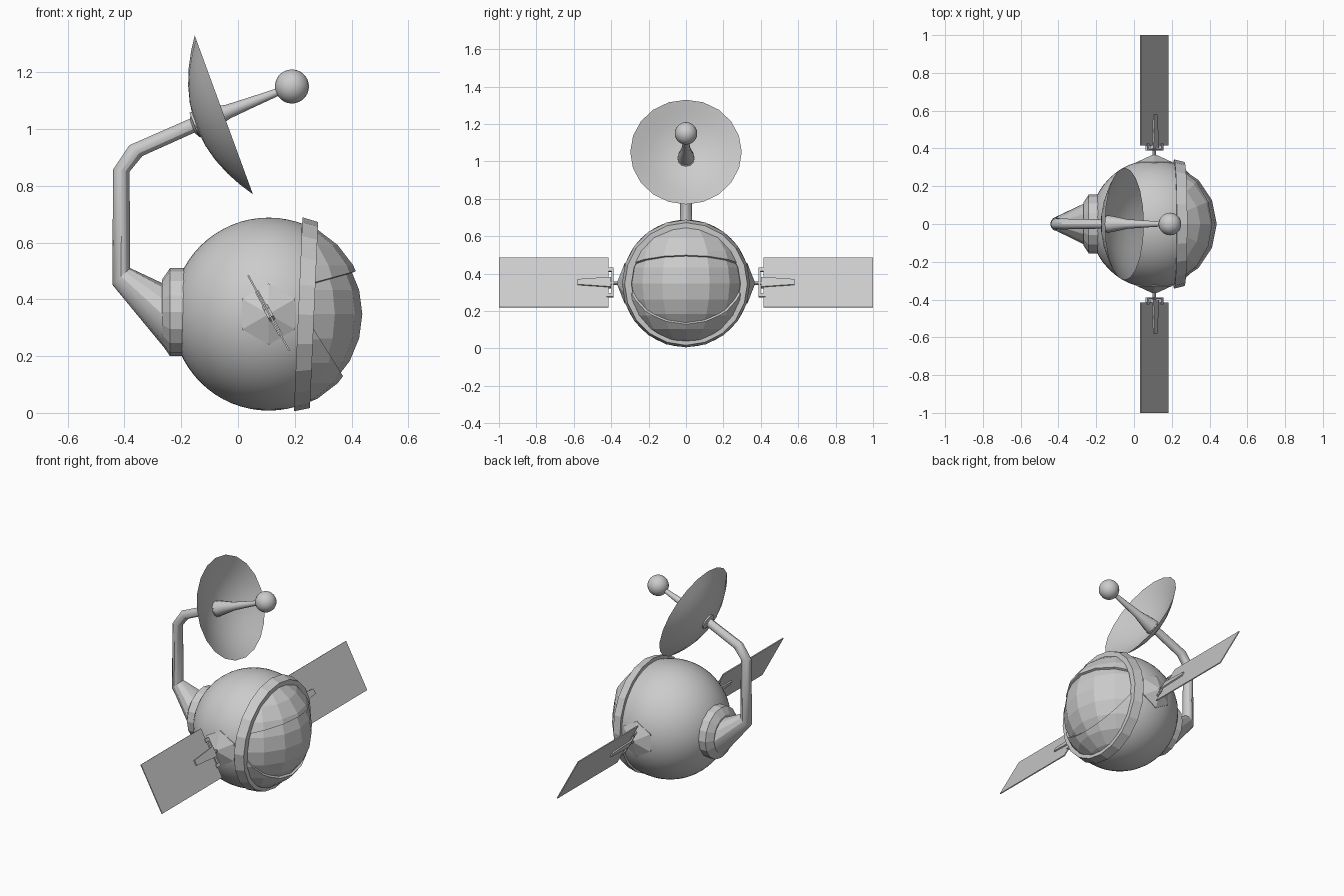
import bpy, bmesh, math
from mathutils import Vector, Matrix

if "Cube" in bpy.data.objects:
    bpy.data.objects.remove(bpy.data.objects["Cube"])

C = Vector((0.108, 0, 0.348))      # centre of the body


def finish(name, bm, smooth=None, recalc=True):
    if recalc:
        bmesh.ops.recalc_face_normals(bm, faces=bm.faces)
    me = bpy.data.meshes.new(name)
    bm.to_mesh(me)
    bm.free()
    ob = bpy.data.objects.new(name, me)
    bpy.context.collection.objects.link(ob)
    if smooth:
        bpy.ops.object.select_all(action='DESELECT')
        bpy.context.view_layer.objects.active = ob
        ob.select_set(True)
        bpy.ops.object.shade_smooth_by_angle(angle=math.radians(smooth))
    return ob


def loft(name, rings, closed=False, caps=True, smooth=None):
    """Skin a list of equal-length point rings."""
    bm = bmesh.new()
    vs = [[bm.verts.new(p) for p in r] for r in rings]
    n = len(vs[0])
    pairs = list(zip(vs, vs[1:])) + ([(vs[-1], vs[0])] if closed else [])
    for a, b in pairs:
        for i in range(n):
            j = (i + 1) % n
            bm.faces.new((a[i], a[j], b[j], b[i]))
    if caps and not closed:
        bm.faces.new(vs[0])
        bm.faces.new(vs[-1])
    bmesh.ops.remove_doubles(bm, verts=bm.verts, dist=1e-5)
    return finish(name, bm, smooth)


def lathe(name, profile, origin, axis, sides, phase=0.0, **kw):
    """Revolve (distance along axis, radius) points around an axis."""
    w = Vector(axis).normalized()
    u = (Vector((0, 0, 1)) - w * w.z).normalized()
    v = w.cross(u)
    angs = [2 * math.pi * (i + phase) / sides for i in range(sides)]
    rings = [[Vector(origin) + w * t + (u * math.cos(a) + v * math.sin(a)) * r for a in angs]
             for t, r in profile]
    return loft(name, rings, **kw)


def sphere(name, center, r, seg, rings, cuts=(), smooth=None):
    """UV sphere; each cut is (point, normal) and keeps the normal's side."""
    bm = bmesh.new()
    bmesh.ops.create_uvsphere(bm, u_segments=seg, v_segments=rings, radius=r,
                              matrix=Matrix.Translation(center))
    for co, no in cuts:
        bmesh.ops.bisect_plane(bm, geom=bm.verts[:] + bm.edges[:] + bm.faces[:],
                               plane_co=co, plane_no=no, clear_inner=True)
    return finish(name, bm, smooth, recalc=False)


def mirror_y(ob):
    m = ob.modifiers.new("mirror", 'MIRROR')
    m.use_axis = (False, True, False)


# Body shell, eye and eyelids
sphere("body", C, 0.34, 48, 32, [((0.245, 0, 0.35), (-1, 0, 0.044))], smooth=40)
front = ((0.225, 0, 0.35), (1, 0, 0))
sphere("eye", C, 0.33, 16, 12, [front])
for name, co, no in (("upper_lid", (0.27, 0, 0.46), (-0.26, 0, 0.97)),
                     ("lower_lid", (0.27, 0, 0.29), (-0.85, 0, -0.53))):
    lid = sphere(name, C, 0.344, 16, 12, [front, (co, no)])
    s = lid.modifiers.new("thickness", 'SOLIDIFY')
    s.thickness = 0.014

# Front ring, slightly tilted
lathe("front_ring", [(-0.028, 0.315), (-0.028, 0.342), (0.028, 0.328), (0.028, 0.292), (-0.01, 0.285)],
      (0.24, 0, 0.346), (1, 0, -0.044), 20, closed=True)

# Rear collar
lathe("rear_collar", [(0.07, 0.155), (0, 0.155), (-0.027, 0.115)],
      (-0.24, 0, 0.355), (1, 0, 0), 16)

# Bent neck: outer point, inner point (x, z) and half-depth of each section
sections = [((-0.262, 0.232), (-0.262, 0.455), 0.11), ((-0.443, 0.452), (-0.38, 0.51), 0.036),
            ((-0.44, 0.857), (-0.382, 0.85), 0.030), ((-0.383, 0.943), (-0.337, 0.905), 0.028),
            ((-0.15, 1.045), (-0.13, 0.998), 0.024)]
rings = []
for p, q, ry in sections:
    mid = Vector((p[0] + q[0], 0, p[1] + q[1])) / 2
    half = Vector((q[0] - p[0], 0, q[1] - p[1])) / 2
    rings.append([mid + half * math.cos(a) + Vector((0, ry * math.sin(a), 0))
                  for a in (2 * math.pi * i / 12 for i in range(12))])
loft("neck", rings, smooth=30)

# Dish: thin curved bowl around its own axis
axis = Vector((0.939, 0, 0.344))
outer = [(-0.106 * (1 - (r / 0.298) ** 2), r) for r in (0.02, 0.08, 0.14, 0.20, 0.25, 0.298)]
inner = [(t + 0.006, r) for t, r in reversed(outer[:-1])]
lathe("dish", outer + inner, (-0.05, 0, 1.05), axis, 20, closed=True, smooth=40)
lathe("dish_hub", [(-0.118, 0.026), (-0.105, 0.046), (-0.09, 0.046)],
      (-0.05, 0, 1.05), axis, 12, smooth=40)

# Feed horn and ball
ball = Vector((0.19, 0, 1.15))
feed = Vector((0.93, 0, 0.365)).normalized()
lathe("feed_horn", [(-0.37, 0.046), (-0.33, 0.043), (-0.24, 0.025), (-0.15, 0.019), (-0.03, 0.012)],
      ball, feed, 12, smooth=40)
sphere("feed_ball", ball, 0.06, 20, 14, smooth=40)

# Side mounts: shallow hexagonal pyramid with a pin
for name, prof, sides in (("side_mount", [(0.27, 0.108), (0.328, 0.108), (0.366, 0.012)], 6),
                          ("panel_pin", [(0.35, 0.009), (0.42, 0.009)], 8)):
    mirror_y(lathe(name, prof, (C.x, 0, C.z), (0, 1, 0), sides))

# Tilted panel set: local z runs along the panel width
tilt = Matrix.Translation((C.x, 0, 0.352)) @ Matrix.Rotation(-0.5, 4, 'Y')


def slab(name, y0, y1, half0, half1, thick, z=0.0):
    rings = [[tilt @ Vector((sx * thick, y, z + sz * h)) for sx, sz in
              ((-1, -1), (1, -1), (1, 1), (-1, 1))] for y, h in ((y0, half0), (y1, half1))]
    mirror_y(loft(name, rings))


slab("solar_panel", 0.415, 1.0, 0.151, 0.151, 0.003)
slab("bracket_bar", 0.388, 0.398, 0.088, 0.088, 0.007)
for z in (-0.078, 0.078):
    slab("bracket_prong", 0.39, 0.425, 0.01, 0.01, 0.007, z)
slab("panel_spine", 0.40, 0.58, 0.03, 0.016, 0.011)
